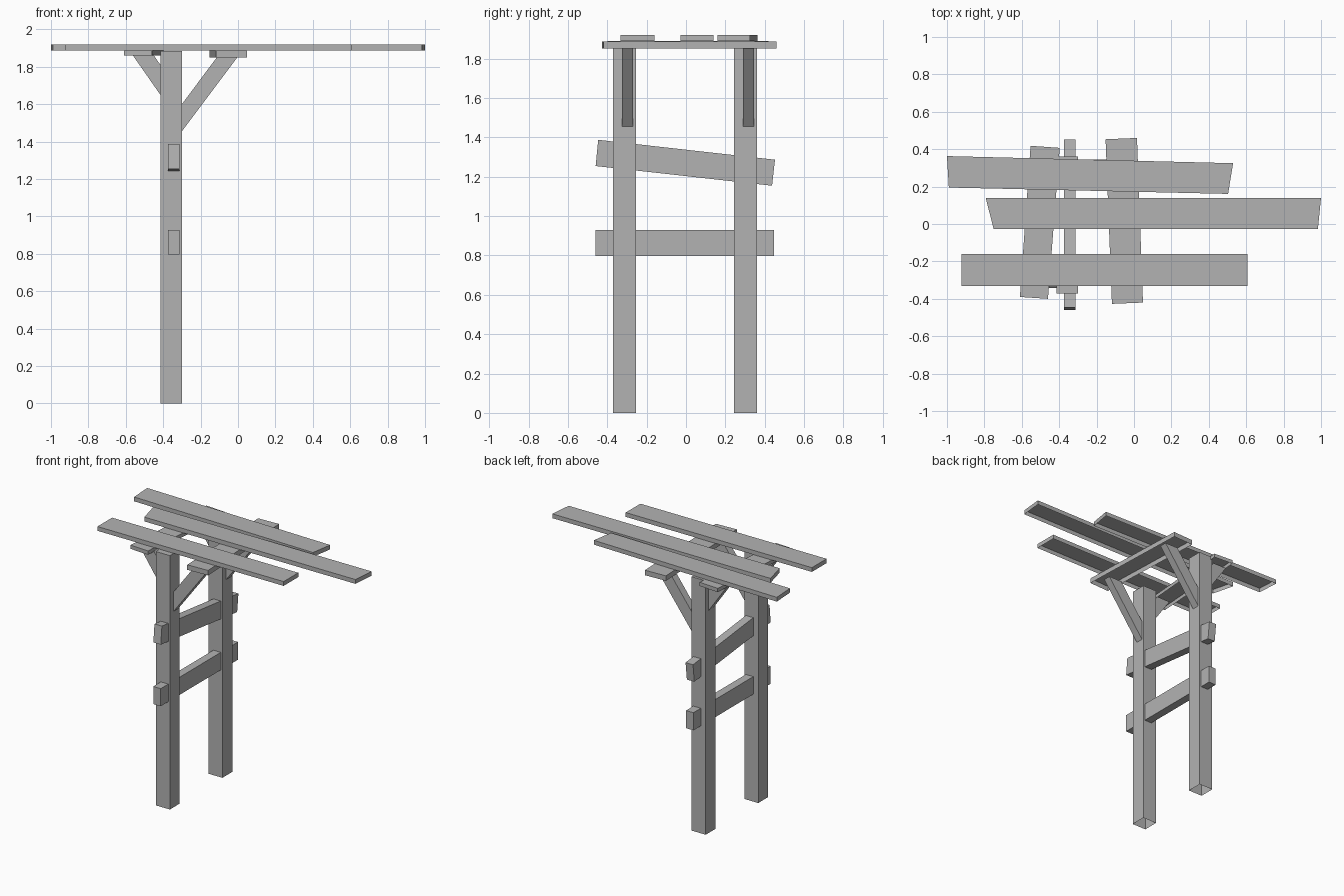
import bpy
import bmesh
from mathutils import Vector

cube = bpy.data.objects.get("Cube")
if cube:
    bpy.data.objects.remove(cube, do_unlink=True)

grey = bpy.data.materials.new("weathered grey")
grey.use_nodes = True
COLOUR = (0.45, 0.45, 0.45, 1)
grey.diffuse_color = COLOUR
grey.node_tree.nodes["Principled BSDF"].inputs["Base Color"].default_value = COLOUR


def prism(name, outline, axis, low, high, open_base=False):
    """Extrude a 2D outline along an axis; open_base leaves the underside off."""
    def place(p, d):
        co = list(p)
        co.insert("xyz".index(axis), d)
        return Vector(co)
    bm = bmesh.new()
    base = bm.faces.new([bm.verts.new(place(p, low)) for p in outline])
    ext = bmesh.ops.extrude_face_region(bm, geom=[base], use_keep_orig=True)
    shift = place((0, 0), high - low)
    bmesh.ops.translate(bm, vec=shift,
                        verts=[v for v in ext["geom"] if isinstance(v, bmesh.types.BMVert)])
    bmesh.ops.recalc_face_normals(bm, faces=bm.faces)
    if open_base:
        bmesh.ops.delete(bm, geom=[base], context="FACES_ONLY")
    mesh = bpy.data.meshes.new(name)
    bm.to_mesh(mesh)
    bm.free()
    mesh.materials.append(grey)
    obj = bpy.data.objects.new(name, mesh)
    bpy.context.collection.objects.link(obj)
    return obj


def rect(a0, a1, b0, b1):
    return [(a0, b0), (a1, b0), (a1, b1), (a0, b1)]


# Two posts, each with a long and a short diagonal brace
LEFT, RIGHT = -0.415, -0.30
long_brace = [(RIGHT, 1.455), (0, 1.855), (-0.11, 1.855), (RIGHT, 1.60)]
short_brace = [(LEFT, 1.65), (-0.565, 1.865), (-0.452, 1.865), (LEFT, 1.81)]
for side, y, brace_y in (("front", -0.313, -0.298), ("back", 0.303, 0.317)):
    prism(side + "_post", rect(LEFT, RIGHT, y - 0.058, y + 0.058), "z", 0, 1.885, True)
    prism(side + "_long_brace", long_brace, "y", brace_y - 0.028, brace_y + 0.028)
    prism(side + "_short_brace", short_brace, "y", y - 0.028, y + 0.028)

# Rails through the posts, the upper one slanting
prism("lower_rail", rect(-0.46, 0.447, 0.797, 0.928), "x", -0.374, -0.313)
prism("upper_rail", [(-0.459, 1.254), (0.437, 1.154), (0.452, 1.286), (-0.446, 1.387)],
      "x", -0.374, -0.313)

# Cross beams under the roof planks
prism("left_cross_beam", [(-0.61, -0.39), (-0.46, -0.40), (-0.397, 0.407), (-0.553, 0.418)],
      "z", 1.86, 1.888, True)
prism("right_cross_beam", [(-0.118, -0.427), (0.048, -0.42), (0.016, 0.46), (-0.152, 0.453)],
      "z", 1.85, 1.887, True)

# Roof planks, roughly sawn
planks = {
    "back_plank": [(-0.99, 0.195), (0.503, 0.161), (0.53, 0.325), (-1, 0.363)],
    "middle_plank": [(-0.75, -0.028), (0.983, -0.028), (1, 0.14), (-0.793, 0.14)],
    "front_plank": rect(-0.922, 0.607, -0.332, -0.16),
}
for name, outline in planks.items():
    prism(name, outline, "z", 1.888, 1.92, True)
